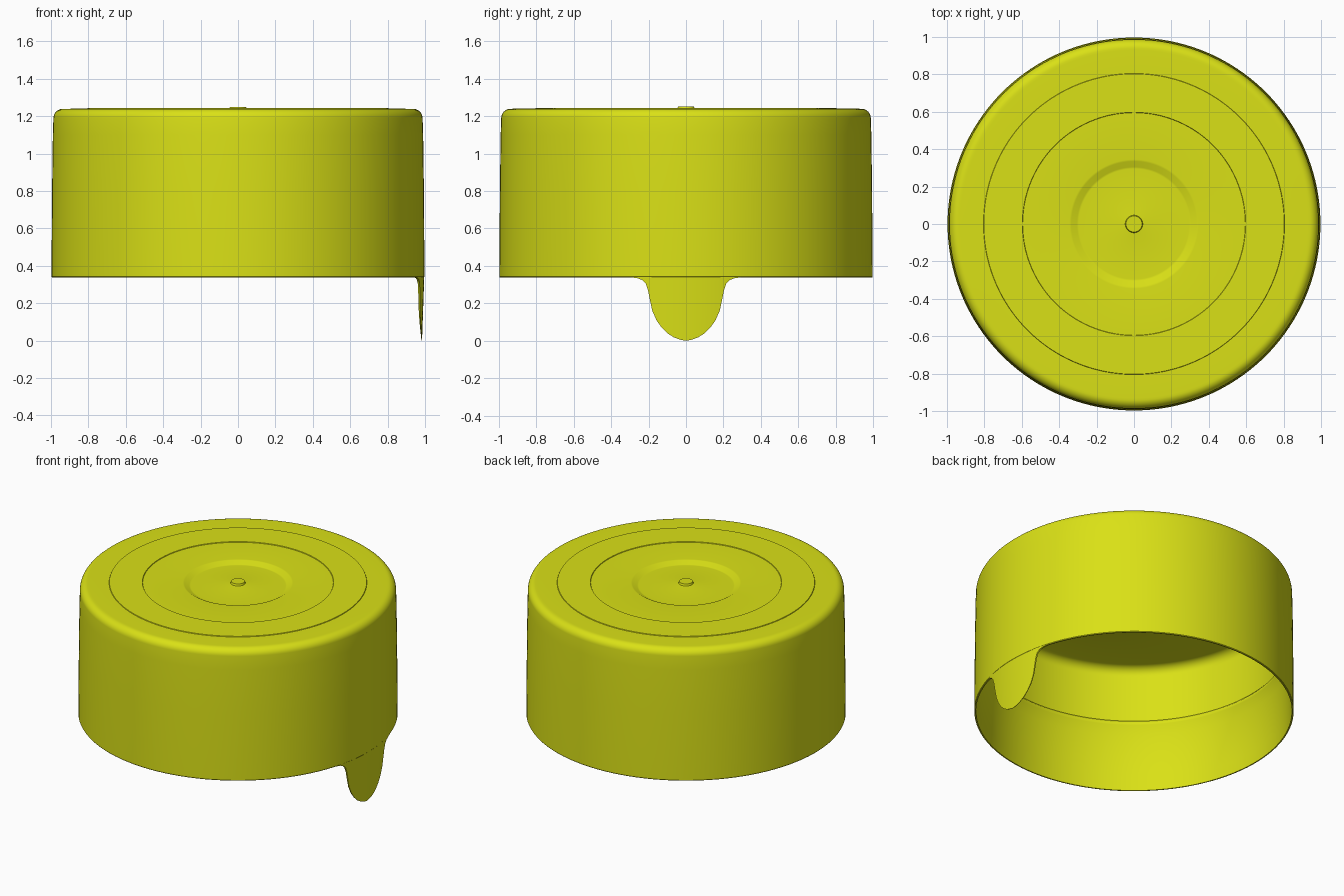
import bpy, bmesh
from math import sin, cos, pi, radians

if "Cube" in bpy.data.objects:
    bpy.data.objects.remove(bpy.data.objects["Cube"])

SEG = 160
mat = bpy.data.materials.new("yellow_plastic")
mat.diffuse_color = (0.70, 0.75, 0.008, 1)
mat.use_nodes = True
mat.node_tree.nodes["Principled BSDF"].inputs["Base Color"].default_value = mat.diffuse_color


def finish(bm, name):
    bmesh.ops.recalc_face_normals(bm, faces=bm.faces)
    mesh = bpy.data.meshes.new(name)
    bm.to_mesh(mesh)
    bm.free()
    mesh.materials.append(mat)
    ob = bpy.data.objects.new(name, mesh)
    bpy.context.collection.objects.link(ob)
    bpy.ops.object.select_all(action='DESELECT')
    ob.select_set(True)
    bpy.context.view_layer.objects.active = ob
    bpy.ops.object.shade_smooth_by_angle(angle=radians(28))
    return ob


def lathe(name, profile):
    """Revolve an (r, z) profile that starts and ends on the axis."""
    bm = bmesh.new()
    vs = [bm.verts.new((r, 0, z)) for r, z in profile]
    es = [bm.edges.new(p) for p in zip(vs, vs[1:])]
    bmesh.ops.spin(bm, geom=vs + es, cent=(0, 0, 0), axis=(0, 0, 1),
                   angle=2 * pi, steps=SEG, use_duplicate=False)
    bmesh.ops.remove_doubles(bm, verts=bm.verts, dist=1e-5)
    return finish(bm, name)


def arc(cx, cz, rad, a0, a1, n=8):
    return [(cx + rad * cos(radians(a0 + (a1 - a0) * i / n)),
             cz + rad * sin(radians(a0 + (a1 - a0) * i / n))) for i in range(n + 1)]


# Cap shell: top with nub, dished centre and raised ring; wall; inner sealing bead
top = [(0, 1.25), (0.043, 1.25), (0.047, 1.238), (0.295, 1.22), (0.305, 1.221),
       (0.335, 1.239), (0.345, 1.24), (0.595, 1.24), (0.597, 1.244),
       (0.803, 1.244), (0.805, 1.24), (0.88, 1.24)]
rim = [(0.93, 1.239)] + arc(0.937, 1.189, 0.05, 85, 3)
wall = [(0.99, 1.1), (0.994, 0.8), (0.997, 0.36), (0.997, 0.342), (0.994, 0.338)]
inside = [(0.986, 0.338), (0.983, 0.42), (0.981, 0.73), (0.95, 0.79), (0.948, 0.80),
          (0.95, 0.81), (0.963, 0.825), (0.957, 1.13)]
under = arc(0.897, 1.14, 0.06, 0, 90) + [(0.34, 1.2), (0.3, 1.185), (0, 1.19)]
lathe("cap_shell", top + rim + wall + inside + under)

# Pull tab: thin curved tongue hanging below the rim on +x
outline = [(0.36, 0.30), (0.338, 0.29), (0.334, 0.26), (0.325, 0.235), (0.305, 0.215),
           (0.27, 0.203), (0.21, 0.191), (0.16, 0.18), (0.11, 0.158), (0.07, 0.13),
           (0.04, 0.10), (0.018, 0.065), (0.006, 0.032), (0.0, 0.004)]
N = 24
bm = bmesh.new()
layers = []
for inner in (0, 1):
    rows = []
    for z, w in outline:
        k = z / 0.36
        r = 0.984 + 0.0125 * k - inner * (0.003 + 0.008 * k)
        row = []
        for i in range(N + 1):
            y = w * (2 * i / N - 1)
            row.append(bm.verts.new(((r * r - y * y) ** 0.5, y, z)))
        rows.append(row)
    for a, b in zip(rows, rows[1:]):
        for i in range(N):
            bm.faces.new((a[i], a[i + 1], b[i + 1], b[i]))
    layers.append(rows)
# close the edges between outer and inner skins
loops = [[rows[j][0] for j in range(len(rows))] + rows[-1][1:]
         + [rows[j][N] for j in range(len(rows) - 2, -1, -1)] + rows[0][N - 1:0:-1]
         for rows in layers]
n = len(loops[0])
for i in range(n):
    j = (i + 1) % n
    bm.faces.new((loops[0][i], loops[0][j], loops[1][j], loops[1][i]))
finish(bm, "pull_tab")
